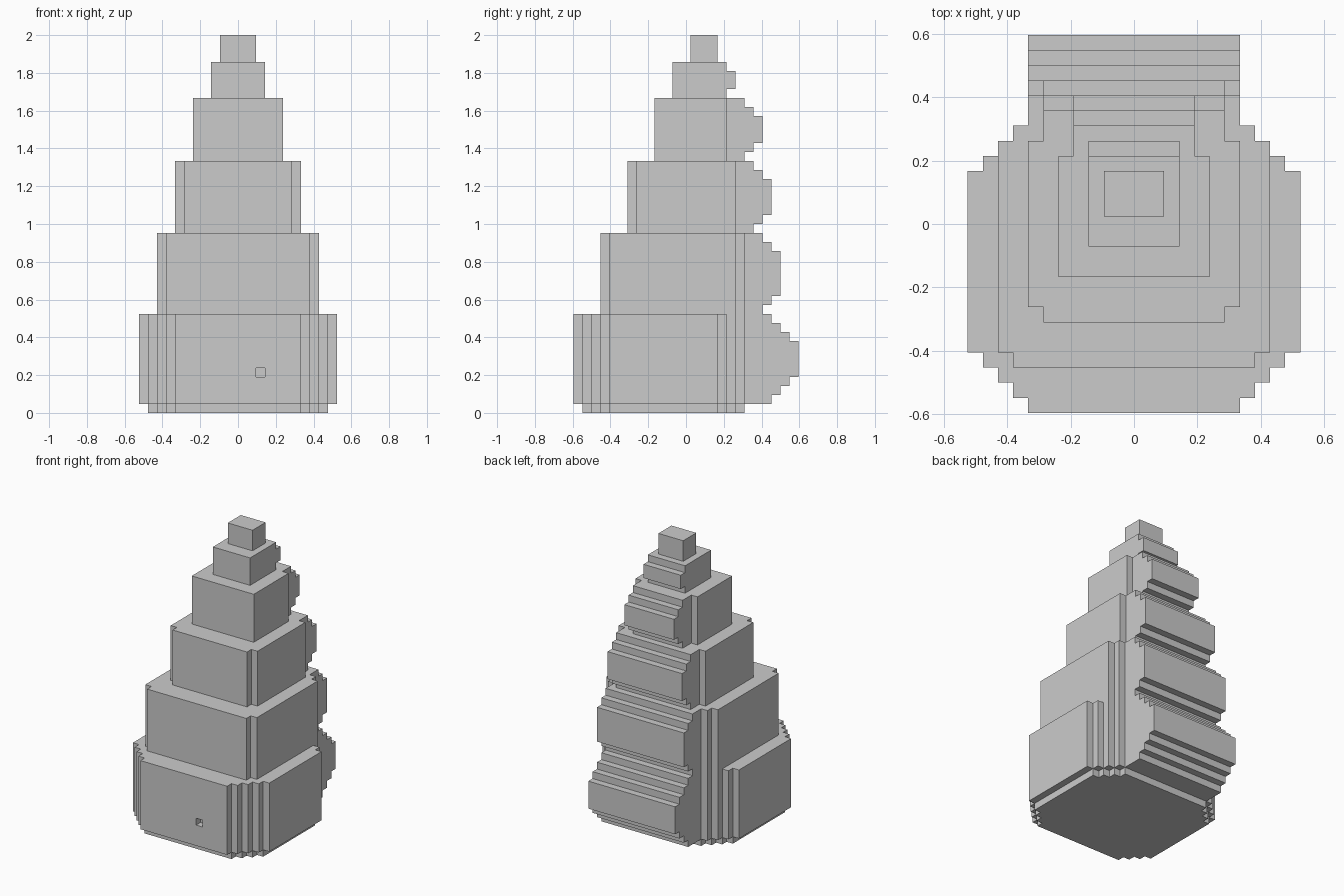
import bpy, bmesh
from mathutils import Vector

if "Cube" in bpy.data.objects:
    bpy.data.objects.remove(bpy.data.objects["Cube"])

U = 2 / 42  # one grid step


def prism(name, outline, direction):
    """Extrude a closed outline (in grid steps) along a direction."""
    pts = [p for i, p in enumerate(outline) if p != outline[i - 1]]
    bm = bmesh.new()
    face = bm.faces.new([bm.verts.new(Vector(p) * U) for p in pts])
    ext = bmesh.ops.extrude_face_region(bm, geom=[face], use_keep_orig=True)
    moved = [g for g in ext["geom"] if isinstance(g, bmesh.types.BMVert)]
    bmesh.ops.translate(bm, verts=moved, vec=Vector(direction) * U)
    bmesh.ops.recalc_face_normals(bm, faces=bm.faces)
    mesh = bpy.data.meshes.new(name)
    bm.to_mesh(mesh)
    bm.free()
    ob = bpy.data.objects.new(name, mesh)
    bpy.context.collection.objects.link(ob)
    return ob


def tier(name, rows, z0, z1):
    """Stepped plan; rows run narrow to wide as (half width, front y, back y)."""
    side = []
    for i, (h, front, _) in enumerate(rows):
        if i:
            side.append((rows[i - 1][0], front))
        side.append((h, front))
    back = []
    for i, (h, _, rear) in enumerate(rows):
        if i:
            back.append((rows[i - 1][0], rear))
        back.append((h, rear))
    side += back[::-1]
    clean = []
    for p in side:
        if not clean or clean[-1] != p:
            clean.append(p)
    # drop points in the middle of a straight run
    clean = [p for i, p in enumerate(clean) if not (0 < i < len(clean) - 1 and
             any(clean[i - 1][k] == p[k] == clean[i + 1][k] for k in (0, 1)))]
    if clean[0][1] == clean[1][1]:
        clean.pop(0)
    if clean[-1][1] == clean[-2][1]:
        clean.pop()
    outline = [(x, y, z0) for x, y in clean] + [(-x, y, z0) for x, y in clean[::-1]]
    return prism(name, outline, (0, 0, z1 - z0))


def bulge(name, half, y0, z0, depths):
    """Stepped back bulge; one depth (y) per layer from z0 up."""
    outline = [(-half, y0, z0)]
    for i, y in enumerate(depths):
        if i and depths[i - 1] == y:
            outline.pop()
        else:
            outline.append((-half, y, z0 + i))
        outline.append((-half, y, z0 + i + 1))
    outline.append((-half, y0, z0 + len(depths)))
    return prism(name, outline, (2 * half, 0, 0))


# Stacked body tiers
tier("base_layer", [(7 + i, -11.5 + i, 6.5 - i) for i in range(4)], 0, 1)
bottom = tier("bottom_tier", [(7, -12.5, 6.5)] +
              [(8 + i, -11.5 + i, 6.5 - i) for i in range(4)], 1, 11)
tier("second_tier", [(8, -9.5, 6.5), (9, -8.5, 5.5)], 11, 20)
tier("third_tier", [(6, -6.5, 6.5), (7, -5.5, 5.5)], 20, 28)
tier("fourth_tier", [(4, -3.5, 6.5), (5, -3.5, 4.5)], 28, 35)
tier("fifth_tier", [(3, -1.5, 4.5)], 35, 39)
tier("top_block", [(2, 0.5, 3.5)], 39, 42)

# Rounded, stepped bulges on the back
bulge("bottom_bulge", 7, 6.5, 1, [9.5, 10.5, 11.5] + [12.5] * 4 + [11.5, 10.5, 9.5])
bulge("second_bulge", 7, 6.5, 11, [8.5, 9.5] + [10.5] * 5 + [9.5, 8.5])
bulge("third_bulge", 6, 6.5, 20, [7.5, 8.5] + [9.5] * 4 + [8.5, 7.5])
bulge("fourth_bulge", 4, 6.5, 29, [7.5] + [8.5] * 3 + [7.5])
bulge("fifth_bulge", 3, 4.5, 36, [5.5] * 2)

# Small square hole in the front
cutter = prism("hole_cutter", [(2, -13.5, 4), (3, -13.5, 4), (3, -13.5, 5), (2, -13.5, 5)], (0, 2, 0))
cutter.hide_render = True
cutter.display_type = 'WIRE'
mod = bottom.modifiers.new("front_hole", 'BOOLEAN')
mod.operation = 'DIFFERENCE'
mod.solver = 'EXACT'
mod.object = cutter
